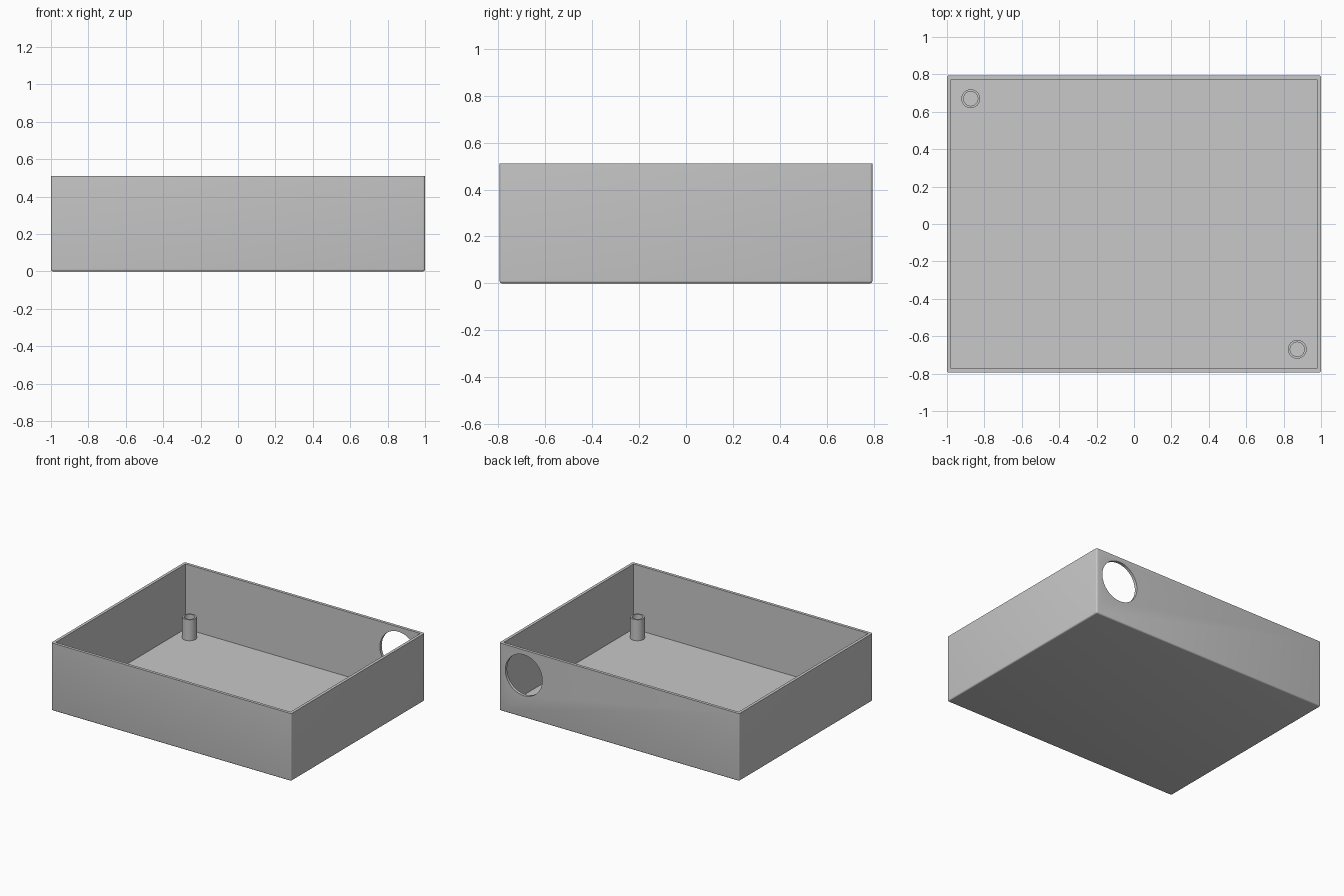
import bpy, bmesh, math
from mathutils import Matrix, Vector

if "Cube" in bpy.data.objects:
    bpy.data.objects.remove(bpy.data.objects["Cube"])

W, D, H = 2.0, 1.59, 0.51      # outer size of the tray
WALL = 0.022                   # wall and floor thickness
HOLE_X, HOLE_Z, HOLE_R = 0.795, 0.32, 0.154
POST_R, POST_BORE, POST_TOP = 0.05, 0.038, 0.18

grey = bpy.data.materials.new("grey plastic")
grey.diffuse_color = (0.58, 0.58, 0.58, 1)
grey.use_nodes = True
grey.node_tree.nodes["Principled BSDF"].inputs["Base Color"].default_value = grey.diffuse_color


def to_object(name, bm):
    bmesh.ops.recalc_face_normals(bm, faces=bm.faces)
    mesh = bpy.data.meshes.new(name)
    bm.to_mesh(mesh)
    bm.free()
    mesh.materials.append(grey)
    obj = bpy.data.objects.new(name, mesh)
    bpy.context.collection.objects.link(obj)
    return obj


def box(x, y, z0, z1):
    bm = bmesh.new()
    bmesh.ops.create_cube(bm, size=1)
    bmesh.ops.scale(bm, vec=(x, y, z1 - z0), verts=bm.verts)
    bmesh.ops.translate(bm, vec=(0, 0, (z0 + z1) / 2), verts=bm.verts)
    return bm


def activate(obj):
    bpy.ops.object.select_all(action='DESELECT')
    obj.select_set(True)
    bpy.context.view_layer.objects.active = obj


def cut(obj, cutter):
    mod = obj.modifiers.new("cut", 'BOOLEAN')
    mod.operation = 'DIFFERENCE'
    mod.solver = 'EXACT'
    mod.object = cutter
    activate(obj)
    bpy.ops.object.modifier_apply(modifier=mod.name)
    bpy.data.objects.remove(cutter)


# Tray body: rounded on the upright and bottom edges, flat at the rim
bm = box(W, D, 0, H)
soft = [e for e in bm.edges if min(v.co.z for v in e.verts) < 0.01]
bmesh.ops.bevel(bm, geom=soft, offset=0.011, segments=4, profile=0.5,
                affect='EDGES')
tray = to_object("tray", bm)

# Open cavity
cut(tray, to_object("cavity_cutter",
                    box(W - 2 * WALL, D - 2 * WALL, WALL, H + 0.2)))

# Round cable opening through the back wall
bm = bmesh.new()
bmesh.ops.create_cone(
    bm, cap_ends=True, segments=64, radius1=HOLE_R, radius2=HOLE_R, depth=0.2,
    matrix=Matrix.Translation((HOLE_X, D / 2, HOLE_Z))
    @ Matrix.Rotation(math.pi / 2, 4, 'X'))
cut(tray, to_object("opening_cutter", bm))
activate(tray)
bpy.ops.object.shade_smooth_by_angle(angle=math.radians(30))


# Hollow screw posts in two opposite corners
def post(name, x, y):
    bm = bmesh.new()
    profile = [(POST_R, WALL), (POST_R, POST_TOP),
               (POST_BORE, POST_TOP), (POST_BORE, WALL)]
    verts = [bm.verts.new((r, 0, z)) for r, z in profile]
    edges = [bm.edges.new((verts[i], verts[(i + 1) % 4])) for i in range(4)]
    bmesh.ops.spin(bm, geom=verts + edges, cent=(0, 0, 0), axis=(0, 0, 1),
                   angle=2 * math.pi, steps=48, use_merge=True)
    bmesh.ops.remove_doubles(bm, verts=bm.verts, dist=0.0001)
    obj = to_object(name, bm)
    obj.location = Vector((x, y, 0))
    activate(obj)
    bpy.ops.object.shade_smooth_by_angle(angle=math.radians(30))


post("back_left_post", -0.873, 0.67)
post("front_right_post", 0.873, -0.67)
